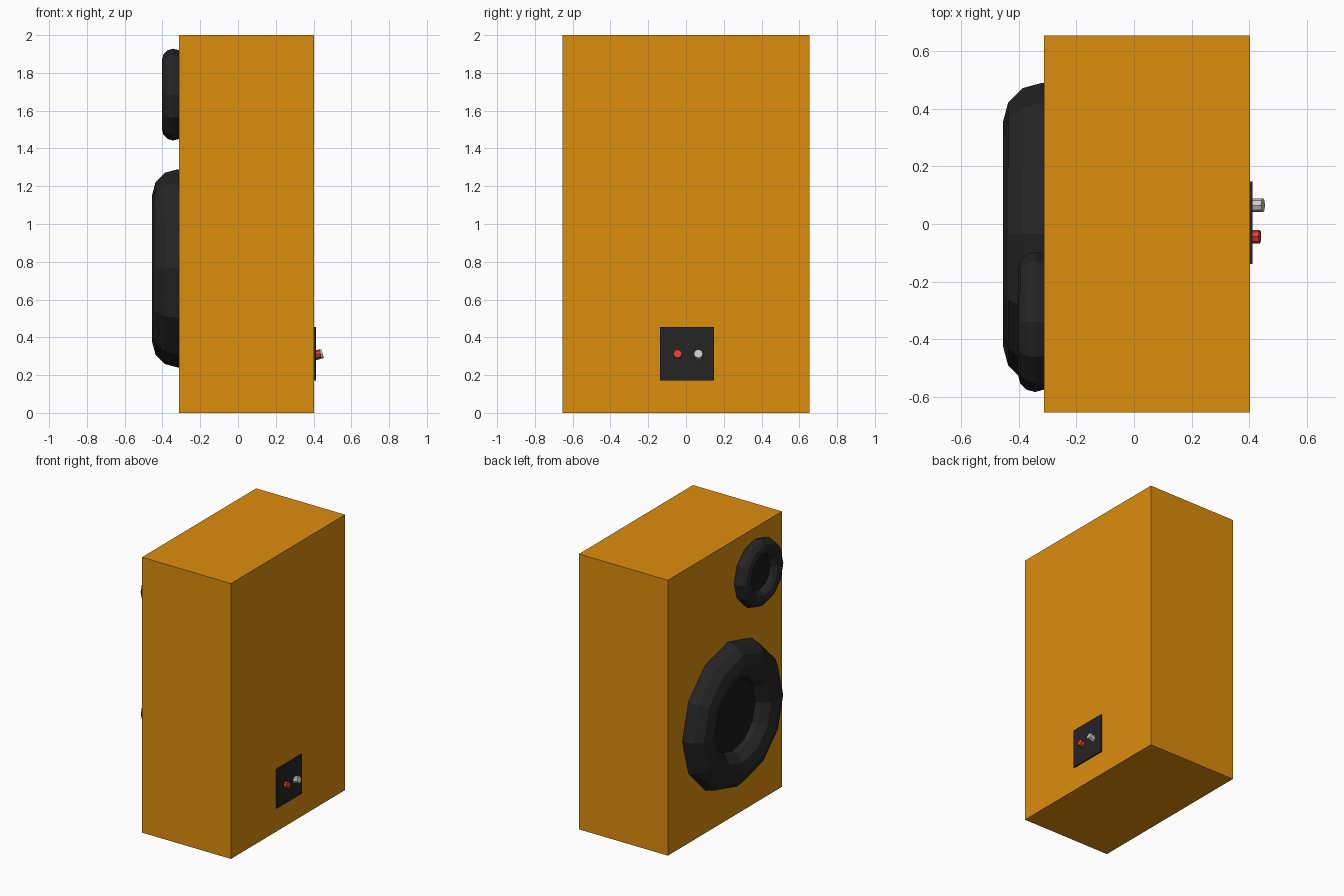
import bpy, bmesh, math
from mathutils import Matrix, Vector

if "Cube" in bpy.data.objects:
    bpy.data.objects.remove(bpy.data.objects["Cube"])


def material(name, rgb):
    m = bpy.data.materials.new(name)
    m.diffuse_color = (*rgb, 1)
    m.use_nodes = True
    m.node_tree.nodes["Principled BSDF"].inputs["Base Color"].default_value = m.diffuse_color
    return m


WOOD = material("orange_wood", (0.72, 0.27, 0.004))
RUBBER = material("dark_rubber", (0.018, 0.018, 0.018))
CONE = material("cone_black", (0.010, 0.010, 0.010))
RED = material("red_plastic", (0.75, 0.05, 0.035))
SILVER = material("silver", (0.55, 0.55, 0.55))


def finish(bm, name, mat):
    bmesh.ops.recalc_face_normals(bm, faces=bm.faces)
    me = bpy.data.meshes.new(name)
    bm.to_mesh(me)
    bm.free()
    ob = bpy.data.objects.new(name, me)
    me.materials.append(mat)
    bpy.context.collection.objects.link(ob)
    return ob


def box(name, lo, hi, mat):
    lo, hi = Vector(lo), Vector(hi)
    bm = bmesh.new()
    bmesh.ops.create_cube(bm, size=1, matrix=Matrix.Translation((lo + hi) / 2)
                          @ Matrix.Diagonal((*(hi - lo), 1)))
    return finish(bm, name, mat)


def rod(name, start, direction, length, radius, sides, mat):
    """Cylinder running from start along direction."""
    d = Vector(direction).normalized()
    bm = bmesh.new()
    bmesh.ops.create_cone(bm, cap_ends=True, segments=sides, radius1=radius,
                          radius2=radius, depth=length,
                          matrix=Matrix.Translation(Vector(start) + d * length / 2)
                          @ d.to_track_quat('Z', 'Y').to_matrix().to_4x4())
    return finish(bm, name, mat)


def driver(name, x, y, z, major, minor, disc_x):
    """Low-poly ring on the baffle with a flat cone inside it."""
    bpy.ops.mesh.primitive_torus_add(
        major_segments=12, minor_segments=12, major_radius=major,
        minor_radius=minor, location=(x, y, z), rotation=(0, math.pi / 2, 0))
    ring = bpy.context.object
    ring.name = name + "_ring"
    ring.data.materials.append(RUBBER)
    for p in ring.data.polygons:
        p.use_smooth = False
    rod(name + "_cone", (-0.30, y, z), (-1, 0, 0), -0.30 - disc_x,
        major - minor * 0.8, 12, CONE)


# Cabinet
box("cabinet", (-0.313, -0.655, 0), (0.402, 0.655, 2), WOOD)

# Speaker drivers on the left face
driver("woofer", -0.318, -0.035, 0.765, 0.388, 0.137, -0.35)
driver("tweeter", -0.343, -0.34, 1.685, 0.183, 0.06, -0.35)

# Terminal plate and tilted binding posts on the right face
box("terminal_plate", (0.395, -0.138, 0.172), (0.412, 0.148, 0.456), RUBBER)
rod("red_terminal", (0.395, -0.044, 0.305), (1, 0, 0.2), 0.043, 0.023, 8, RED)
rod("silver_terminal", (0.395, 0.065, 0.298), (1, 0, 0.3), 0.055, 0.024, 8, SILVER)
